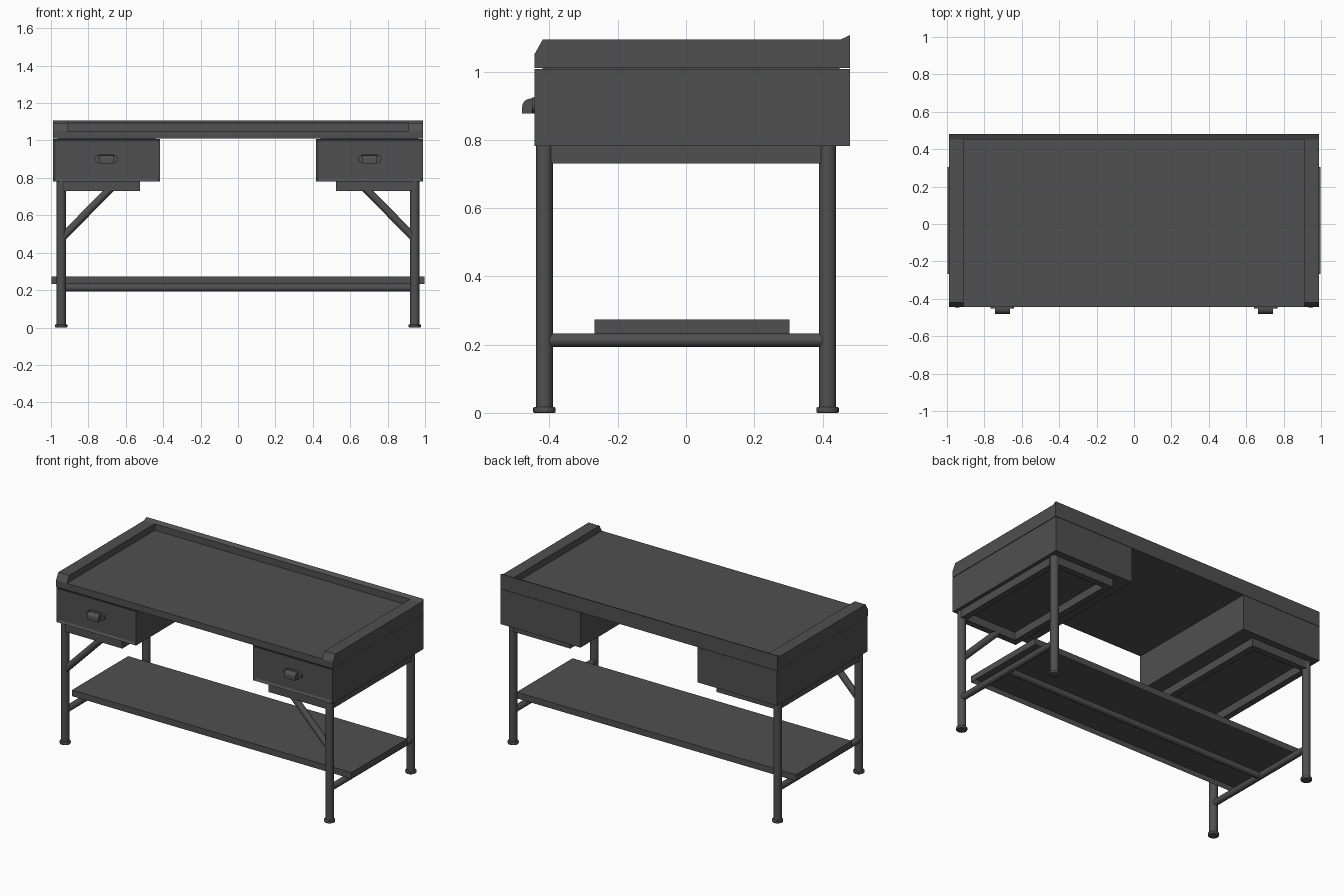
import bpy, bmesh, math
from mathutils import Vector

if "Cube" in bpy.data.objects:
    bpy.data.objects.remove(bpy.data.objects["Cube"])

# Dark painted steel for every part
steel = bpy.data.materials.new("dark_steel")
steel.diffuse_color = (0.08, 0.08, 0.08, 1)
steel.use_nodes = True
steel.node_tree.nodes["Principled BSDF"].inputs["Base Color"].default_value = steel.diffuse_color


def finish(name, bm, smooth=False):
    bmesh.ops.recalc_face_normals(bm, faces=bm.faces)
    me = bpy.data.meshes.new(name)
    bm.to_mesh(me)
    bm.free()
    me.materials.append(steel)
    ob = bpy.data.objects.new(name, me)
    bpy.context.collection.objects.link(ob)
    if smooth:
        bpy.ops.object.select_all(action='DESELECT')
        ob.select_set(True)
        bpy.context.view_layer.objects.active = ob
        bpy.ops.object.shade_smooth_by_angle(angle=math.radians(40))
    return ob


def box_bm(x0, x1, y0, y1, z0, z1):
    bm = bmesh.new()
    bmesh.ops.create_cube(bm, size=1)
    for v in bm.verts:
        v.co = Vector(((x0 + x1) / 2 + v.co.x * (x1 - x0),
                       (y0 + y1) / 2 + v.co.y * (y1 - y0),
                       (z0 + z1) / 2 + v.co.z * (z1 - z0)))
    bm.normal_update()
    return bm


def box(name, s, x0, x1, y0, y1, z0, z1):
    # s mirrors the part across x
    a, b = sorted((s * x0, s * x1))
    return finish(name, box_bm(a, b, y0, y1, z0, z1))


def inset_box(name, dims, direction, rim, depth):
    # Box with one face inset and pushed inwards
    bm = box_bm(*dims)
    d = Vector(direction)
    face = max(bm.faces, key=lambda f: f.normal.dot(d))
    bmesh.ops.inset_region(bm, faces=[face], thickness=rim)
    bmesh.ops.translate(bm, verts=face.verts, vec=-d * depth)
    return finish(name, bm)


def tube(name, a, b, r, n=16):
    a, b = Vector(a), Vector(b)
    bm = bmesh.new()
    bmesh.ops.create_cone(bm, cap_ends=True, segments=n, radius1=r, radius2=r,
                          depth=(b - a).length)
    rot = (b - a).to_track_quat('Z', 'Y')
    for v in bm.verts:
        v.co = rot @ v.co + (a + b) / 2
    return finish(name, bm, True)


def extrude_x(name, profile, x0, x1, smooth=False):
    bm = bmesh.new()
    face = bm.faces.new([bm.verts.new((x0, y, z)) for y, z in profile])
    res = bmesh.ops.extrude_face_region(bm, geom=[face])
    vs = [g for g in res['geom'] if isinstance(g, bmesh.types.BMVert)]
    bmesh.ops.translate(bm, verts=vs, vec=(x1 - x0, 0, 0))
    return finish(name, bm, smooth)


F, B = -0.444, 0.48    # front and back of the top
LX, LY = 0.945, 0.415  # leg positions

# Worktop with back guard
box("worktop", 1, -0.912, 0.912, F, 0.455, 1.01, 1.052)
extrude_x("back_guard", [(0.453, 1.01), (B, 1.01), (B, 1.107), (0.453, 1.094)],
          -0.912, 0.912)

# Shelf: folded sheet, open underneath, on a central bar
inset_box("lower_shelf", (-0.998, 0.998, -0.268, 0.304, 0.233, 0.273),
          (0, 0, -1), 0.012, 0.028)
tube("shelf_bar", (-LX, 0, 0.213), (LX, 0, 0.213), 0.02)

for s, side in ((-1, "left"), (1, "right")):
    # Raised side guard with chamfered front
    extrude_x(side + "_side_guard",
              [(F, 1.01), (F, 1.051), (-0.42, 1.094), (0.453, 1.094),
               (B, 1.107), (B, 1.01)], s * 0.912, s * 0.99)

    # Drawer cabinet with recessed drawer front
    a, b = sorted((s * 0.418, s * 0.988))
    inset_box(side + "_drawer_cabinet", (a, b, F, B, 0.782, 1.008),
              (0, -1, 0), 0.02, 0.008)
    box(side + "_cabinet_seam", s, 0.44, 0.966, -0.42, 0.45, 1.004, 1.012)

    # Cup handle: rounded plate and hooded pull
    cx, cz = s * 0.704, 0.902
    bm = bmesh.new()
    pts = []
    for ex, start in ((1, -90), (-1, 90)):
        for i in range(9):
            t = math.radians(start + i * 22.5)
            pts.append(bm.verts.new((cx + ex * 0.041 + 0.022 * math.cos(t),
                                     F + 0.009, cz + 0.022 * math.sin(t))))
    plate = bm.faces.new(pts)
    res = bmesh.ops.extrude_face_region(bm, geom=[plate])
    bmesh.ops.translate(bm, vec=(0, -0.016, 0),
                        verts=[g for g in res['geom'] if isinstance(g, bmesh.types.BMVert)])
    finish(side + "_handle_plate", bm, True)
    hood = [(F, 0.878), (F, 0.921)]
    hood += [(-0.455 - 0.025 * math.sin(math.radians(i * 15)),
              0.897 + 0.024 * math.cos(math.radians(i * 15))) for i in range(7)]
    hood += [(-0.48, 0.878)]
    extrude_x(side + "_handle_pull", hood, cx - 0.04, cx + 0.04, True)

    # Support frame below the cabinet
    for y, end in ((-LY, "front"), (LY, "back")):
        box(f"{side}_{end}_frame_rail", s, 0.523, LX, y - 0.02, y + 0.02, 0.731, 0.783)
        # Leg and foot
        tube(f"{side}_{end}_leg", (s * LX, y, 0.01), (s * LX, y, 0.783), 0.025, 20)
        foot = tube(f"{side}_{end}_foot", (s * LX, y, 0), (s * LX, y, 0.017), 0.033, 20)
        bev = foot.modifiers.new("soft_edge", 'BEVEL')
        bev.width, bev.segments = 0.004, 2
    for x, end in ((0.543, "inner"), (LX, "outer")):
        box(f"{side}_{end}_frame_rail", s, x - 0.02, x + 0.02,
            -LY + 0.02, LY - 0.02, 0.731, 0.783)

    # Low side rail and diagonal front brace
    tube(side + "_low_rail", (s * LX, -LY, 0.213), (s * LX, LY, 0.213), 0.02)
    tube(side + "_front_brace", (s * 0.94, -LY, 0.48), (s * 0.642, -LY, 0.784), 0.021)
